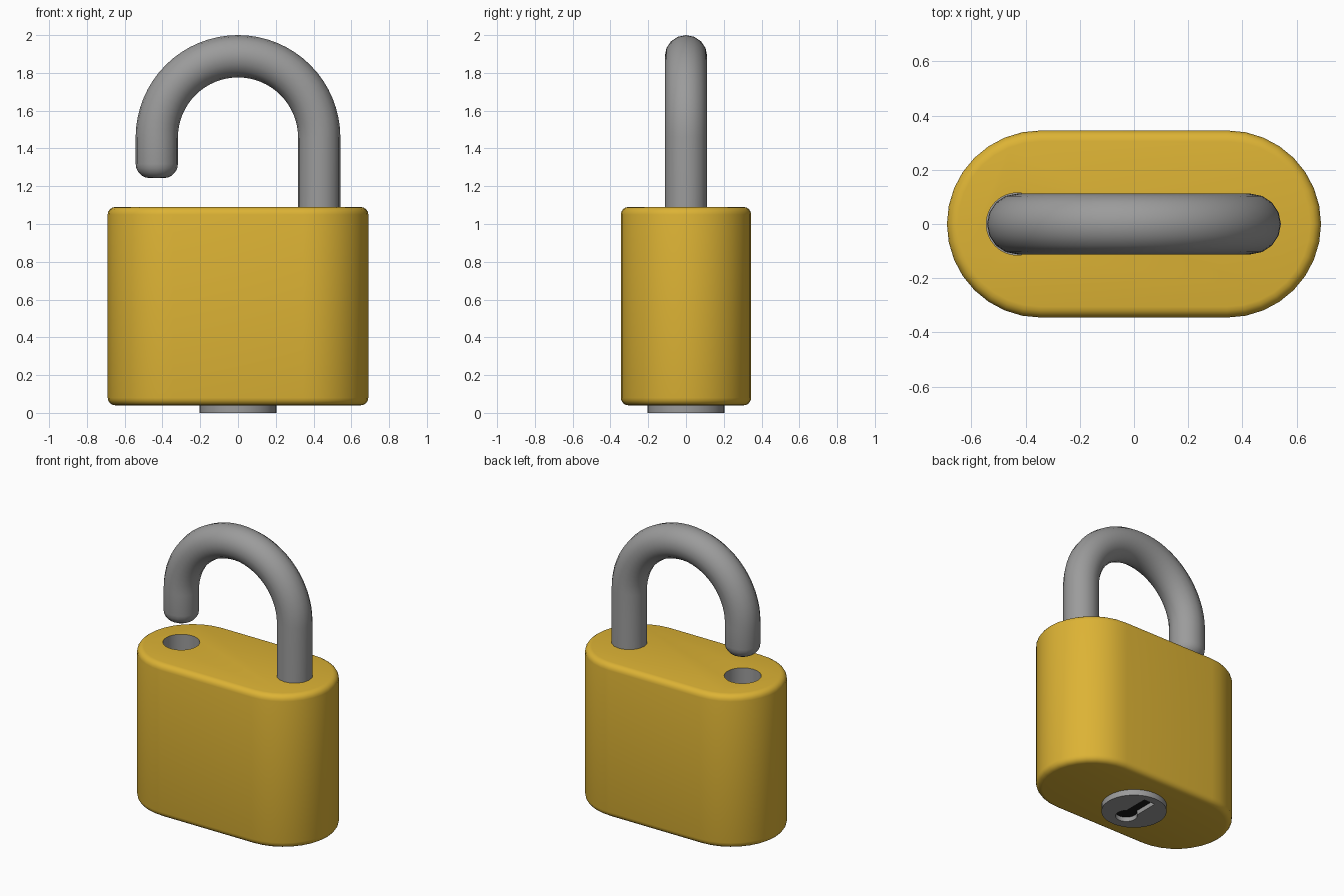
import bpy, bmesh
from math import pi, sin, cos, sqrt, radians

if "Cube" in bpy.data.objects:
    bpy.data.objects.remove(bpy.data.objects["Cube"])


def material(name, rgb, metal=0.0):
    m = bpy.data.materials.new(name)
    m.use_nodes = True
    m.diffuse_color = (*rgb, 1)
    m.node_tree.nodes["Principled BSDF"].inputs["Base Color"].default_value = (*rgb, 1)
    return m


BRASS = material("brass yellow", (0.72, 0.45, 0.035))
STEEL = material("steel grey", (0.33, 0.33, 0.33))
DARK = material("keyhole black", (0.01, 0.01, 0.01))


def arc(cx, cy, r, a0, a1, n):
    return [(cx + r * cos(a0 + (a1 - a0) * i / n), cy + r * sin(a0 + (a1 - a0) * i / n))
            for i in range(n + 1)]


def prism(name, outline, z0, z1, *mats):
    """Extrude a closed counter-clockwise outline from z0 up to z1."""
    bm = bmesh.new()
    base = bm.faces.new([bm.verts.new((x, y, z0)) for x, y in outline])
    top = bmesh.ops.extrude_face_region(bm, geom=[base])["geom"]
    bmesh.ops.translate(bm, vec=(0, 0, z1 - z0),
                        verts=[v for v in top if isinstance(v, bmesh.types.BMVert)])
    bmesh.ops.recalc_face_normals(bm, faces=bm.faces)
    mesh = bpy.data.meshes.new(name)
    bm.to_mesh(mesh)
    bm.free()
    ob = bpy.data.objects.new(name, mesh)
    bpy.context.collection.objects.link(ob)
    for m in mats:
        mesh.materials.append(m)
    return ob


def activate(ob):
    bpy.ops.object.select_all(action='DESELECT')
    ob.select_set(True)
    bpy.context.view_layer.objects.active = ob


def cut(ob, cutter):
    mod = ob.modifiers.new("Cut", 'BOOLEAN')
    mod.object, mod.operation, mod.solver = cutter, 'DIFFERENCE', 'EXACT'
    activate(ob)
    bpy.ops.object.modifier_apply(modifier=mod.name)
    bpy.data.objects.remove(cutter)


def smooth(ob, angle=35):
    activate(ob)
    bpy.ops.object.shade_smooth_by_angle(angle=radians(angle))


LEG_X, TUBE = 0.43, 0.112
BOTTOM, TOP = 0.04, 1.09

# Body: stadium prism with softened rims
END = 0.345
outline = arc(END, 0, END, -pi / 2, pi / 2, 16) + arc(-END, 0, END, pi / 2, 3 * pi / 2, 16)
body = prism("body", outline, BOTTOM, TOP, BRASS, STEEL)
bevel = body.modifiers.new("Rim", 'BEVEL')
bevel.width, bevel.segments = 0.04, 4
bevel.limit_method, bevel.angle_limit = 'ANGLE', radians(40)
activate(body)
bpy.ops.object.modifier_apply(modifier=bevel.name)

# Empty shackle socket, lined in steel
HOLE = 0.115
cut(body, prism("socket_cutter", arc(-LEG_X, 0, HOLE, 0, 2 * pi, 32)[:-1], 0.7, 1.3))
for f in body.data.polygons:
    c = f.center
    inside = sqrt((c.x + LEG_X) ** 2 + c.y ** 2) < HOLE + 0.003
    f.material_index = int(inside and 0.6 < c.z < TOP - 0.01)
smooth(body)

# Shackle: swept tube, long leg seated in the body, free leg with rounded tip
ARC_Z, TIP_Z, ROUND = 1.458, 1.243, 0.075
path = [(LEG_X, 0.8, 1), (LEG_X, 1.1, 1)]
path += [(x, z, 1) for x, z in arc(0, ARC_Z, LEG_X, 0, pi, 32)]
for i in range(6):
    a = i / 5 * pi / 2
    path.append((-LEG_X, TIP_Z + ROUND * (1 - sin(a)), 1 - ROUND * (1 - cos(a)) / TUBE))
curve = bpy.data.curves.new("shackle", 'CURVE')
curve.dimensions = '3D'
curve.bevel_depth, curve.bevel_resolution, curve.use_fill_caps = TUBE, 6, True
spline = curve.splines.new('POLY')
spline.points.add(len(path) - 1)
for p, (x, z, r) in zip(spline.points, path):
    p.co, p.radius = (x, 0, z, 1), r
shackle = bpy.data.objects.new("shackle", curve)
bpy.context.collection.objects.link(shackle)
curve.materials.append(STEEL)
activate(shackle)
bpy.ops.object.convert(target='MESH')
smooth(bpy.context.object, 40)

# Lock cylinder under the body with a recessed keyhole
core = prism("lock_cylinder", arc(0, 0, 0.203, 0, 2 * pi, 40)[:-1], 0, 0.08, STEEL, DARK)
KEY_Y, KEY_R, SLOT, DEPTH = -0.075, 0.068, 0.042, 0.03
neck = math_angle = pi / 2 - 0.67
keyhole = arc(0, KEY_Y, KEY_R, pi - neck, 2 * pi + neck, 20)
keyhole += [(SLOT, 0.15), (-SLOT, 0.15)]
cut(core, prism("keyhole_cutter", keyhole, -0.1, DEPTH))
for f in core.data.polygons:
    f.material_index = int(abs(f.center.z - DEPTH) < 0.002 and f.normal.z < -0.9)
smooth(core)
